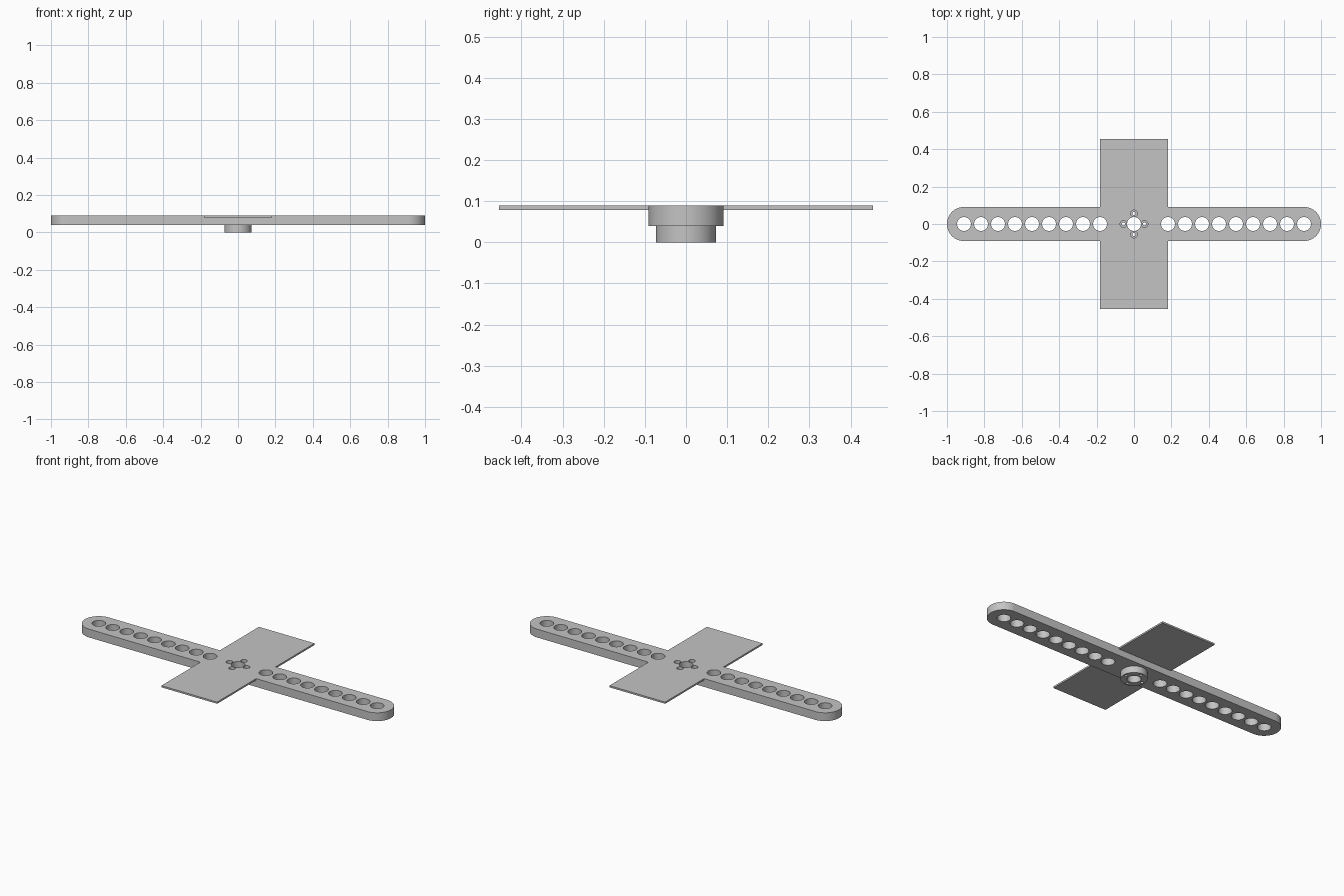
import bpy
import bmesh
import math
from mathutils import Matrix, Vector

if "Cube" in bpy.data.objects:
    bpy.data.objects.remove(bpy.data.objects["Cube"])

PITCH = 1 / 11        # hole spacing, also the arm half width
TOP = 0.089           # shared top face
ARM_BOTTOM = 0.04
PANEL_BOTTOM = 0.079
HOLE_R = 0.037

gray = bpy.data.materials.new("plain gray")
gray.use_nodes = True
color = (0.55, 0.55, 0.55, 1)
gray.diffuse_color = color
gray.node_tree.nodes["Principled BSDF"].inputs["Base Color"].default_value = color


def prism(name, outline, bottom, top):
    """Extrude a flat outline from bottom to top."""
    bm = bmesh.new()
    face = bm.faces.new([bm.verts.new((x, y, bottom)) for x, y in outline])
    side = bmesh.ops.extrude_face_region(bm, geom=[face])
    verts = [v for v in side["geom"] if isinstance(v, bmesh.types.BMVert)]
    bmesh.ops.translate(bm, verts=verts, vec=(0, 0, top - bottom))
    bmesh.ops.recalc_face_normals(bm, faces=bm.faces)
    mesh = bpy.data.meshes.new(name)
    bm.to_mesh(mesh)
    bm.free()
    mesh.materials.append(gray)
    obj = bpy.data.objects.new(name, mesh)
    bpy.context.collection.objects.link(obj)
    return obj


def arc(cx, cy, radius, start=0, sweep=2 * math.pi, steps=48):
    return [(cx + radius * math.cos(start + sweep * i / steps),
             cy + radius * math.sin(start + sweep * i / steps))
            for i in range(steps)]


def combine(body, other, operation):
    """Apply a boolean and discard the helper."""
    mod = body.modifiers.new(operation.title(), "BOOLEAN")
    mod.operation = operation
    mod.solver = "EXACT"
    mod.object = other
    bpy.context.view_layer.objects.active = body
    bpy.ops.object.modifier_apply(modifier=mod.name)
    bpy.data.objects.remove(other)


def drill(x, y, radius, bottom=-0.1, steps=40):
    combine(body, prism("drill", arc(x, y, radius, steps=steps), bottom, 0.2),
            "DIFFERENCE")


# Long arm with round ends
end = 1 - PITCH
half = math.pi / 2
outline = (arc(end, 0, PITCH, -half, math.pi) + [(end, PITCH)]
           + arc(-end, 0, PITCH, half, math.pi) + [(-end, -PITCH)])
body = prism("cross_arm_body", outline, ARM_BOTTOM, TOP)

# Thin cross panel, flush with the top of the arm
w, d = 2 * PITCH, 5 * PITCH
panel = prism("panel", [(-w, -d), (w, -d), (w, d), (-w, d)], PANEL_BOTTOM, TOP)
combine(body, panel, "UNION")

# Round hub below the centre
combine(body, prism("hub", arc(0, 0, 0.0727), 0, ARM_BOTTOM + 0.01), "UNION")

# Rows of holes and the centre bore
for k in range(2, 11):
    for side in (-1, 1):
        drill(side * k * PITCH, 0, HOLE_R)
drill(0, 0, HOLE_R)

# Four stepped screw holes around the bore
for i in range(4):
    x, y = 0.056 * math.cos(i * half), 0.056 * math.sin(i * half)
    drill(x, y, 0.009, steps=20)
    drill(x, y, 0.018, bottom=0.06, steps=28)

body.select_set(True)
bpy.context.view_layer.objects.active = body
bpy.ops.object.shade_smooth_by_angle(angle=math.radians(30))
